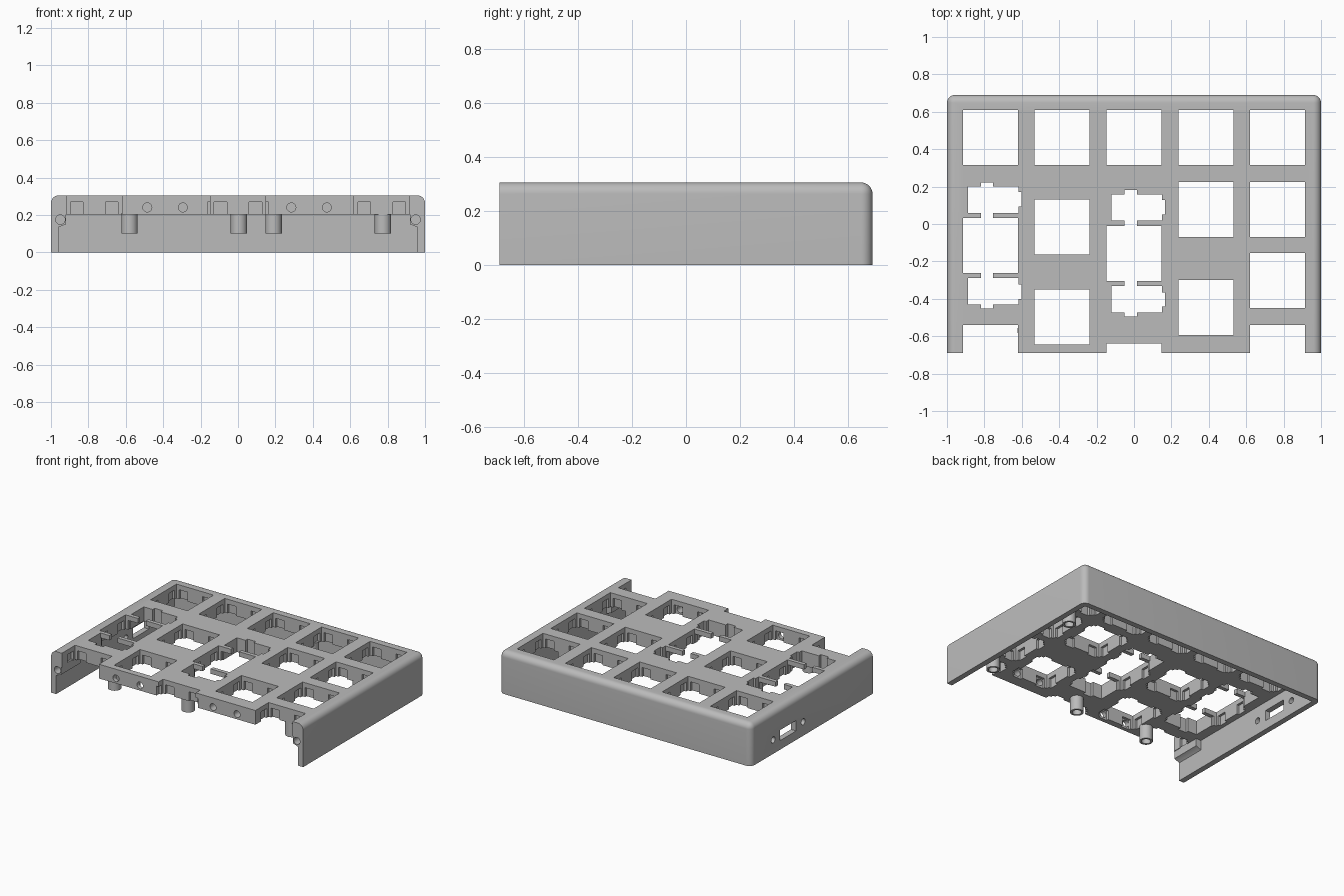
import bpy, bmesh, math

if "Cube" in bpy.data.objects:
    bpy.data.objects.remove(bpy.data.objects["Cube"])

grey = bpy.data.materials.new("light_grey")
grey.use_nodes = True
colour = (0.5, 0.5, 0.5, 1)
grey.diffuse_color = colour
grey.node_tree.nodes["Principled BSDF"].inputs["Base Color"].default_value = colour

cutters = bpy.data.collections.new("cutters")
bpy.context.scene.collection.children.link(cutters)

TOP, UNDER, CLIP, LOW, HIGH = 0.305, 0.203, 0.27, 0.15, 0.4
FRONT, BACK, WALL = -0.69, 0.69, 0.04
HALF = 0.147  # half a key opening


def to_object(bm, name, collection=None):
    bmesh.ops.recalc_face_normals(bm, faces=bm.faces)
    mesh = bpy.data.meshes.new(name)
    bm.to_mesh(mesh)
    bm.free()
    mesh.materials.append(grey)
    ob = bpy.data.objects.new(name, mesh)
    (collection or bpy.context.scene.collection).objects.link(ob)
    ob.hide_render = collection is not None
    return ob


def box_mesh(x0, x1, y0, y1, z0, z1):
    bm = bmesh.new()
    bmesh.ops.create_cube(bm, size=1)
    for v in bm.verts:
        v.co.x = x1 if v.co.x > 0 else x0
        v.co.y = y1 if v.co.y > 0 else y0
        v.co.z = z1 if v.co.z > 0 else z0
    return bm


def cut(*bounds):
    to_object(box_mesh(*bounds), "cutter", cutters)


def cylinder(name, radius, depth, location, axis="Z", collection=None):
    bm = bmesh.new()
    bmesh.ops.create_cone(bm, cap_ends=True, segments=32, radius1=radius,
                          radius2=radius, depth=depth)
    ob = to_object(bm, name, collection)
    ob.location = location
    if axis == "Y":
        ob.rotation_euler.x = math.pi / 2
    elif axis == "X":
        ob.rotation_euler.y = math.pi / 2
    return ob


def key_opening(cx, cy):
    """Square opening with two clip recesses under each edge."""
    cut(cx - HALF, cx + HALF, cy - HALF, cy + HALF, LOW, HIGH)
    reach = HALF + 0.017
    for s in (-1, 1):
        a, b = sorted((s * 0.06, s * 0.127))
        cut(cx + a, cx + b, cy - reach, cy + reach, LOW, CLIP)
        cut(cx - reach, cx + reach, cy + a, cy + b, LOW, CLIP)


def stabiliser_opening(cx, cy):
    """Bracket openings in front of and behind a tall key, leaving thin bars."""
    for s in (-1, 1):
        def slot(x0, x1, d0, d1, z1=HIGH):
            y0, y1 = sorted((cy + s * d0, cy + s * d1))
            cut(cx + x0, cx + x1, y0, y1, LOW, z1)
        slot(-0.12, 0.15, 0.175, 0.315)
        slot(-0.05, 0.015, 0.1, 0.338)
        slot(0.1, 0.167, 0.208, 0.285)
        slot(-0.12, 0.143, 0.1, 0.2, CLIP)


# Case shell: rounded on the sides and back, square at the open front
bm = box_mesh(-1, 1, FRONT, BACK, 0, TOP)
edges = []
for e in bm.edges:
    mid = (e.verts[0].co + e.verts[1].co) / 2
    upright = abs(e.verts[0].co.z - e.verts[1].co.z) > 0.1
    if mid.y > FRONT + 0.1 and (upright or mid.z > TOP - 0.01):
        edges.append(e)
bmesh.ops.bevel(bm, geom=edges, offset=0.042, segments=8, profile=0.5,
                affect="EDGES")
shell = to_object(bm, "case_shell")

# Space below the key plate
cut(-1 + WALL, 1 - WALL, FRONT - 0.2, BACK - WALL, -0.2, UNDER)

# Key openings, column by column
PITCH = 0.384
columns = {
    -2: (0.462, -0.115, -0.687),
    -1: (0.462, -0.017, -0.498),
    0: (0.462, -0.157, -0.787),
    1: (0.462, 0.078, -0.447),
    2: (0.462, 0.078, -0.302, -0.687),
}
for column, rows in columns.items():
    for y in rows:
        key_opening(column * PITCH, y)
stabiliser_opening(-2 * PITCH, -0.115)
stabiliser_opening(0, -0.157)

# Screw holes in the front edge
for x in (-0.485, -0.295, 0.285, 0.475):
    cylinder("cutter", 0.024, 0.3, (x, FRONT, 0.24), "Y", cutters)

# Port and its two screw holes in the side wall
cut(-1.1, -0.9, 0.18, 0.36, 0.065, 0.14)
for y in (0.1, 0.44):
    cylinder("cutter", 0.022, 0.2, (-1, y, 0.1), "X", cutters)


def apply_cuts(ob, collection=None, single=None):
    mod = ob.modifiers.new("cuts", "BOOLEAN")
    mod.operation = "DIFFERENCE"
    mod.solver = "EXACT"
    if collection:
        mod.operand_type = "COLLECTION"
        mod.collection = collection
    else:
        mod.object = single
    bpy.context.view_layer.update()
    graph = bpy.context.evaluated_depsgraph_get()
    mesh = bpy.data.meshes.new_from_object(ob.evaluated_get(graph))
    ob.modifiers.clear()
    ob.data = mesh


apply_cuts(shell, collection=cutters)
for ob in list(cutters.objects):
    bpy.data.objects.remove(ob)
parts = [shell]

# Front fixing bosses on the side walls, each drilled from the front
for side, name in ((1, "left"), (-1, "right")):
    bm = bmesh.new()
    profile = [(0.97, 0.12), (0.958, 0.135), (0.92, 0.15), (0.92, 0.21), (0.97, 0.21)]
    face = bm.faces.new([bm.verts.new((side * x, FRONT, z)) for x, z in profile])
    grown = bmesh.ops.extrude_face_region(bm, geom=[face])
    for v in grown["geom"]:
        if isinstance(v, bmesh.types.BMVert):
            v.co.y += 0.22
    boss = to_object(bm, name + "_front_boss")
    drill = cylinder("cutter", 0.025, 0.3, (side * 0.95, FRONT, 0.175), "Y", cutters)
    for part in (boss, shell):
        apply_cuts(part, single=drill)
    bpy.data.objects.remove(drill)
    parts.append(boss)

# Hollow screw posts under the plate
posts = [(-0.58, -0.57), (0.005, -0.57), (0.775, -0.495), (0.775, 0.27), (0.19, 0.57)]
for i, (x, y) in enumerate(posts):
    post = cylinder("screw_post_%d" % (i + 1), 0.044, 0.11, (x, y, 0.155))
    drill = cylinder("cutter", 0.03, 0.16, (x, y, 0.12), "Z", cutters)
    apply_cuts(post, single=drill)
    bpy.data.objects.remove(drill)
    parts.append(post)

bpy.data.collections.remove(cutters)

# Smooth the rounded edges, keep the rest crisp
bpy.ops.object.select_all(action="DESELECT")
for ob in parts:
    ob.select_set(True)
bpy.context.view_layer.objects.active = shell
bpy.ops.object.shade_smooth_by_angle(angle=math.radians(30))
